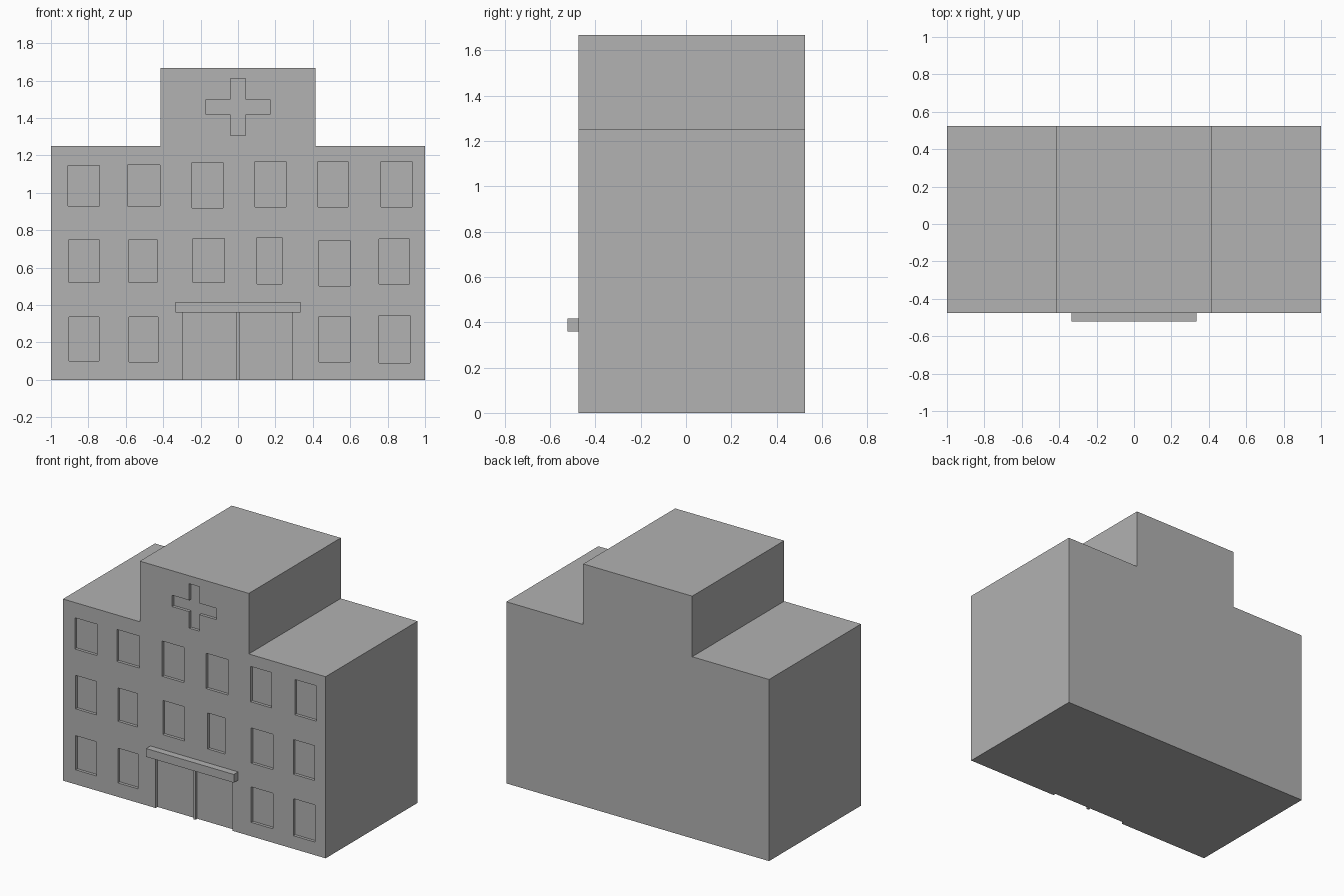
import bpy
import bmesh

FRONT, BACK = -0.475, 0.525
RECESS = 0.02

cube = bpy.data.objects.get("Cube")
if cube:
    bpy.data.objects.remove(cube, do_unlink=True)

# Single plain wall colour
grey = bpy.data.materials.new("plain grey")
grey.use_nodes = True
colour = (0.445, 0.445, 0.445, 1)
grey.diffuse_color = colour
grey.node_tree.nodes["Principled BSDF"].inputs["Base Color"].default_value = colour


def add_prism(bm, outline, y0, y1):
    """Extrude an x-z outline from y0 to y1."""
    face = bm.faces.new([bm.verts.new((x, y0, z)) for x, z in outline])
    out = bmesh.ops.extrude_face_region(bm, geom=[face])
    verts = [v for v in out["geom"] if isinstance(v, bmesh.types.BMVert)]
    bmesh.ops.translate(bm, verts=verts, vec=(0, y1 - y0, 0))


def rect(x0, x1, z0, z1):
    return [(x0, z0), (x1, z0), (x1, z1), (x0, z1)]


def make_object(name, outlines, y0, y1):
    bm = bmesh.new()
    for outline in outlines:
        add_prism(bm, outline, y0, y1)
    bmesh.ops.recalc_face_normals(bm, faces=bm.faces)
    mesh = bpy.data.meshes.new(name)
    bm.to_mesh(mesh)
    bm.free()
    mesh.materials.append(grey)
    obj = bpy.data.objects.new(name, mesh)
    bpy.context.collection.objects.link(obj)
    return obj


# Building: two wings and a taller central block
half = [(1, 0), (1, 1.25), (0.415, 1.25), (0.415, 1.667)]
building = make_object(
    "building", [half + [(-x, z) for x, z in reversed(half)]], FRONT, BACK)

# Windows, slightly uneven: left, right, bottom, top
windows = [
    (-.91, -.74, .93, 1.145), (-.59, -.417, .93, 1.15), (-.245, -.08, .92, 1.163),
    (.09, .257, .925, 1.168), (.428, .588, .925, 1.168), (.765, .93, .925, 1.168),
    (-.904, -.743, .52, .75), (-.583, -.433, .52, .75), (-.24, -.073, .52, .755),
    (.102, .235, .513, .76), (.433, .6, .503, .746), (.754, .917, .513, .752),
    (-.904, -.743, .1, .335), (-.583, -.428, .096, .335),
    (.433, .6, .096, .34), (.754, .92, .09, .345),
]
# Pair of doors either side of a thin post
doors = [(-.294, -.008, -.1, .36), (.008, .292, -.1, .36)]

# Cross: one corner mirrored into four
arm, tall, wide, mid = 0.039, 0.153, 0.17, 1.459
corner = [(wide, arm), (arm, arm), (arm, tall)]
cross = (corner + [(-x, z) for x, z in reversed(corner)]
         + [(-x, -z) for x, z in corner] + [(x, -z) for x, z in reversed(corner)])
cross = [(x, z + mid) for x, z in cross]

# Cut all the recesses into the front wall
cutter = make_object("recess_cutter", [rect(*r) for r in windows + doors] + [cross],
                     FRONT - 0.1, FRONT + RECESS)
cutter.hide_render = True
cut = building.modifiers.new("recesses", "BOOLEAN")
cut.operation = "DIFFERENCE"
cut.solver = "EXACT"
cut.object = cutter
bpy.context.view_layer.objects.active = building
bpy.ops.object.modifier_apply(modifier=cut.name)
bpy.data.objects.remove(cutter, do_unlink=True)

# Entrance canopy
make_object("entrance_canopy", [rect(-0.334, 0.334, 0.36, 0.417)], -0.522, FRONT)
